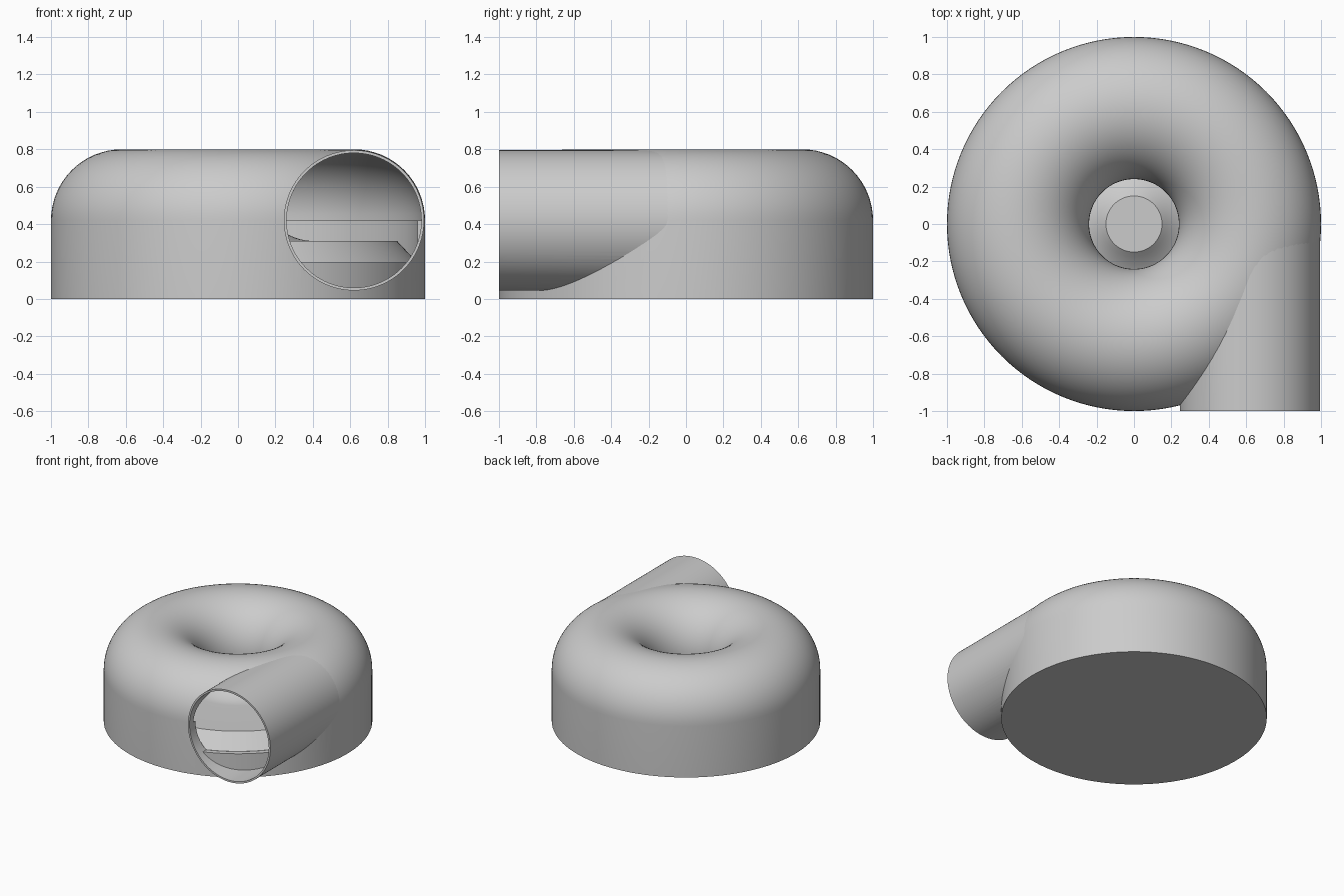
import bpy, bmesh, math
from mathutils import Vector

cube = bpy.data.objects.get("Cube")
if cube:
    bpy.data.objects.remove(cube, do_unlink=True)

grey = bpy.data.materials.new("plain_grey")
grey.use_nodes = True
grey.diffuse_color = (0.6, 0.6, 0.6, 1)
grey.node_tree.nodes["Principled BSDF"].inputs["Base Color"].default_value = (0.6, 0.6, 0.6, 1)

AXIS_X, AXIS_Z = 0.62, 0.42      # centre of the duct section
FLOOR = 0.02                     # base plate thickness


def arc(radius, start, end, steps):
    """Points of a circular arc around the duct centre, as (x, z)."""
    out = []
    for i in range(steps + 1):
        a = math.radians(start + (end - start) * i / steps)
        out.append((AXIS_X + radius * math.cos(a), AXIS_Z + radius * math.sin(a)))
    return out


def finish(bm, name):
    bmesh.ops.remove_doubles(bm, verts=bm.verts, dist=1e-5)
    bmesh.ops.recalc_face_normals(bm, faces=bm.faces)
    mesh = bpy.data.meshes.new(name)
    bm.to_mesh(mesh)
    bm.free()
    mesh.materials.append(grey)
    obj = bpy.data.objects.new(name, mesh)
    bpy.context.collection.objects.link(obj)
    return obj


def lathe(name, profile, closed=False, steps=128):
    """Spin an (r, z) profile around the vertical axis."""
    bm = bmesh.new()
    vs = [bm.verts.new((r, 0, z)) for r, z in profile]
    pairs = list(zip(vs, vs[1:])) + ([(vs[-1], vs[0])] if closed else [])
    edges = [bm.edges.new(p) for p in pairs]
    bmesh.ops.spin(bm, geom=vs + edges, cent=(0, 0, 0), axis=(0, 0, 1),
                   angle=math.tau, steps=steps, use_duplicate=False)
    return finish(bm, name)


def prism(name, outline, y0, y1, hole=None):
    """Extrude an (x, z) outline along y, with an optional matching hole."""
    bm = bmesh.new()
    rings = [[[bm.verts.new((x, y, z)) for x, z in pts] for y in (y0, y1)]
             for pts in ([outline, hole] if hole else [outline])]
    n = len(outline)
    for front, back in rings:
        for i in range(n):
            j = (i + 1) % n
            bm.faces.new((front[i], front[j], back[j], back[i]))
    for end in (0, 1):
        if hole:
            a, b = rings[0][end], rings[1][end]
            for i in range(n):
                j = (i + 1) % n
                bm.faces.new((a[i], a[j], b[j], b[i]))
        else:
            bm.faces.new(rings[0][end])
    return finish(bm, name)


def cut(obj, cutter):
    """Subtract the cutter and apply the result."""
    mod = obj.modifiers.new("cut", 'BOOLEAN')
    mod.operation = 'DIFFERENCE'
    mod.solver = 'EXACT'
    mod.object = cutter
    bpy.ops.object.select_all(action='DESELECT')
    bpy.context.view_layer.objects.active = obj
    obj.select_set(True)
    bpy.ops.object.modifier_apply(modifier=mod.name)


def smooth(obj):
    bpy.ops.object.select_all(action='DESELECT')
    bpy.context.view_layer.objects.active = obj
    obj.select_set(True)
    bpy.ops.object.shade_smooth_by_angle(angle=math.radians(30))


# Housing: half-ring dome over a straight wall that is thicker inside
inner = arc(0.365, 0, 180, 32)
housing = lathe("housing", [(1, FLOOR)] + arc(0.38, 0, 180, 32)
                + inner[::-1] + [(0.96, AXIS_Z), (0.96, FLOOR)], closed=True)

# Outlet pipe, tangent to the housing
outlet = prism("outlet_pipe", arc(0.375, 0, 360, 96)[:-1], -1, 0,
               hole=arc(0.36, 0, 360, 96)[:-1])

# Open the housing where the pipe enters, leaving a sill at the bottom
bore_outline = arc(0.36, -38.7, 218.7, 80)
bore = prism("bore_cutter", bore_outline, -1.2, 0)
cut(housing, bore)

# Clear the part of the pipe that lies in the chamber
cavity = lathe("cavity_cutter", [(0, 0.01), (0.96, 0.01), (0.96, AXIS_Z)]
               + inner + [(0, AXIS_Z)])
cut(outlet, cavity)

for helper in (bore, cavity):
    bpy.data.objects.remove(helper, do_unlink=True)

# Base plate
base = lathe("base_plate", [(0, 0), (1, 0), (1, FLOOR), (0, FLOOR)])

# Inner floor with a sloped rim and a flared hub below the intake
flare = [(0.15 + 0.25 * t, 0.31 + 0.12 * (1 - t) ** 2)
         for t in [i / 10 for i in range(11)]]
hub = lathe("inner_hub", [(0.958, FLOOR), (0.958, 0.195), (0.85, 0.31)]
            + flare[::-1] + [(0, 0.43)])

for part in (housing, outlet, base, hub):
    smooth(part)
